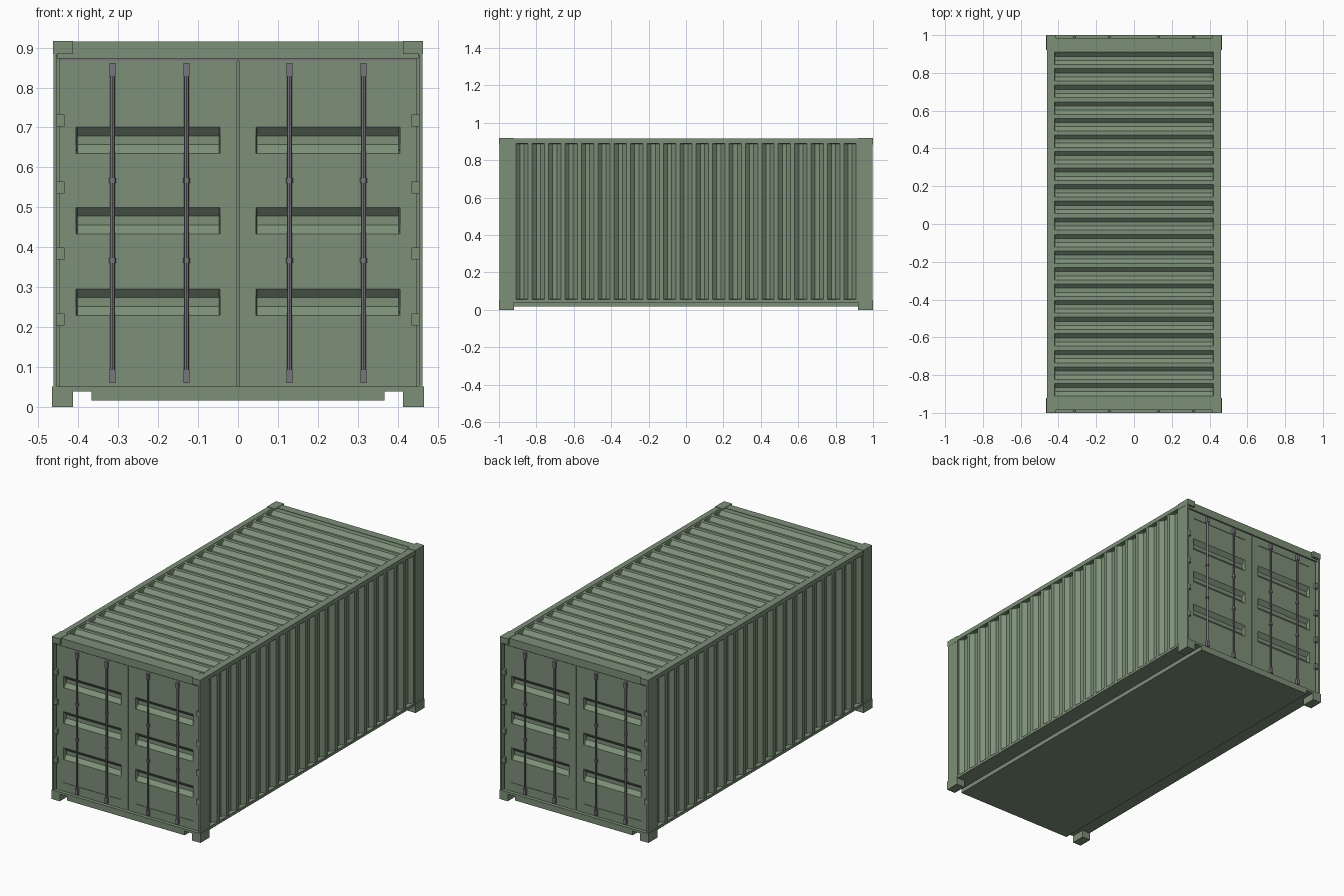
import bpy, bmesh
from mathutils import Vector, Matrix

if "Cube" in bpy.data.objects:
    bpy.data.objects.remove(bpy.data.objects["Cube"])


def material(name, col):
    m = bpy.data.materials.new(name)
    m.diffuse_color = (*col, 1)
    m.use_nodes = True
    m.node_tree.nodes["Principled BSDF"].inputs["Base Color"].default_value = m.diffuse_color
    return m


GREEN = material("green_paint", (0.205, 0.28, 0.19))
STEEL = material("grey_steel", (0.19, 0.18, 0.20))


def finish(name, bm, axes="", mat=GREEN):
    """Turn a bmesh into an object, mirrored about the world axes given."""
    bmesh.ops.recalc_face_normals(bm, faces=bm.faces)
    me = bpy.data.meshes.new(name)
    bm.to_mesh(me)
    bm.free()
    me.materials.append(mat)
    ob = bpy.data.objects.new(name, me)
    bpy.context.collection.objects.link(ob)
    if axes:
        mod = ob.modifiers.new("Mirror", "MIRROR")
        for i, a in enumerate("xyz"):
            mod.use_axis[i] = a in axes
        mod.use_mirror_merge = False
    return ob


def add_box(bm, x, y, z):
    lo, hi = Vector((x[0], y[0], z[0])), Vector((x[1], y[1], z[1]))
    mat = Matrix.Translation((lo + hi) / 2) @ Matrix.Diagonal((*(hi - lo), 1))
    bmesh.ops.create_cube(bm, size=1, matrix=mat)


def boxes(name, specs, axes="", mat=GREEN):
    bm = bmesh.new()
    for s in specs:
        add_box(bm, *s)
    return finish(name, bm, axes, mat)


def grooved_panel(name, place, u_range, v_range, groove_v, centers, half, slope, depth, axes):
    """Flat sheet with trapezoid grooves; place(u, v, d) gives the position at depth d."""
    us = [(u_range[0], 0)]
    for c in centers:
        us += [(c - half, 0), (c - half + slope, 1), (c + half - slope, 1), (c + half, 0)]
    us.append((u_range[1], 0))
    a, b = groove_v
    e = 0.003
    vs = [(v_range[0], 0), (a, 0), (a + e, 1), (b - e, 1), (b, 0), (v_range[1], 0)]
    bm = bmesh.new()
    grid = [[bm.verts.new(place(u, v, depth * p * q)) for v, q in vs] for u, p in us]
    for i in range(len(us) - 1):
        for j in range(len(vs) - 1):
            bm.faces.new((grid[i][j], grid[i + 1][j], grid[i + 1][j + 1], grid[i][j + 1]))
    # Face the sheet outwards
    out = place(0, 0, 0) - place(0, 0, 1)
    for f in bm.faces:
        f.normal_update()
        if f.normal.dot(out) < -1e-6:
            f.normal_flip()
    return finish(name, bm, axes)


# Corrugated roof and side walls
ribs = [-0.877 + 0.0877 * i for i in range(21)]
grooved_panel("roof", lambda u, v, d: Vector((v, u, 0.913 - d)), (-0.98, 0.98), (-0.45, 0.45),
              (-0.42, 0.42), ribs, 0.033, 0.022, 0.02, "")
grooved_panel("side_wall", lambda u, v, d: Vector((0.459 - d, u, v)), (-0.95, 0.95), (0.045, 0.905),
              (0.055, 0.89), ribs, 0.033, 0.022, 0.02, "x")

# Solid core, floor and rails
boxes("core", [((-0.43, 0.43), (-0.945, 0.945), (0.04, 0.885))])
boxes("floor_base", [((-0.367, 0.367), (-1, 1), (0.017, 0.05))])
boxes("bottom_side_rail", [((0.36, 0.461), (-0.93, 0.93), (0.04, 0.054))], "x")
boxes("top_side_rail", [((0.43, 0.461), (-0.93, 0.93), (0.891, 0.915))], "x")
boxes("door_sill", [((-0.42, 0.42), (-1, -0.93), (0.04, 0.052))], "y")
boxes("door_header", [((-0.452, 0.452), (-0.986, -0.94), (0.872, 0.915))], "y")
boxes("header_seal", [((-0.447, 0.447), (-0.977, -0.94), (0.866, 0.873))], "y", STEEL)

# Corner posts and fittings
boxes("corner_post", [((0.453, 0.462), (-0.998, -0.92), (0.05, 0.89)),
                      ((0.42, 0.455), (-0.965, -0.92), (0.05, 0.89))], "xy")
boxes("corner_fitting", [((0.413, 0.466), (-1, -0.92), (0, 0.052)),
                         ((0.413, 0.463), (-1, -0.92), (0.884, 0.917))], "xy")

# Door leaves: a frame around a grooved panel
F, B = -0.98, -0.945
boxes("door_frame", [((0.002, 0.045), (F, B), (0.052, 0.868)),
                     ((0.405, 0.447), (F, B), (0.052, 0.868)),
                     ((0.045, 0.405), (F, B), (0.052, 0.10)),
                     ((0.045, 0.405), (F, B), (0.825, 0.868))], "xy")
grooved_panel("door_panel", lambda u, v, d: Vector((v, F + 0.003 + d, u)), (0.10, 0.825),
              (0.0445, 0.4055), (0.045, 0.405), (0.263, 0.467, 0.668), 0.033, 0.022, 0.02, "xy")

# Door hinges
boxes("hinge", [((0.434, 0.456), (-0.994, -0.97), (z - 0.015, z + 0.015))
                for z in (0.22, 0.385, 0.55, 0.717)], "xy")

# Locking rods with end keepers and guides
bm = bmesh.new()
for x in (0.129, 0.314):
    def rod(r, z0, z1):
        bmesh.ops.create_cone(bm, cap_ends=True, segments=12, radius1=r, radius2=r, depth=z1 - z0,
                              matrix=Matrix.Translation((x, -0.987, (z0 + z1) / 2)))
    rod(0.0058, 0.065, 0.855)
    for z in (0.367, 0.567):
        rod(0.0085, z - 0.006, z + 0.006)
        add_box(bm, (x - 0.005, x + 0.005), (-0.987, -0.975), (z - 0.006, z + 0.006))
    for z in (0.061, 0.828):
        add_box(bm, (x - 0.0075, x + 0.0075), (-0.996, -0.975), (z, z + 0.033))
rods = finish("locking_rod", bm, "xy", STEEL)
bpy.context.view_layer.objects.active = rods
rods.select_set(True)
bpy.ops.object.shade_smooth_by_angle()
